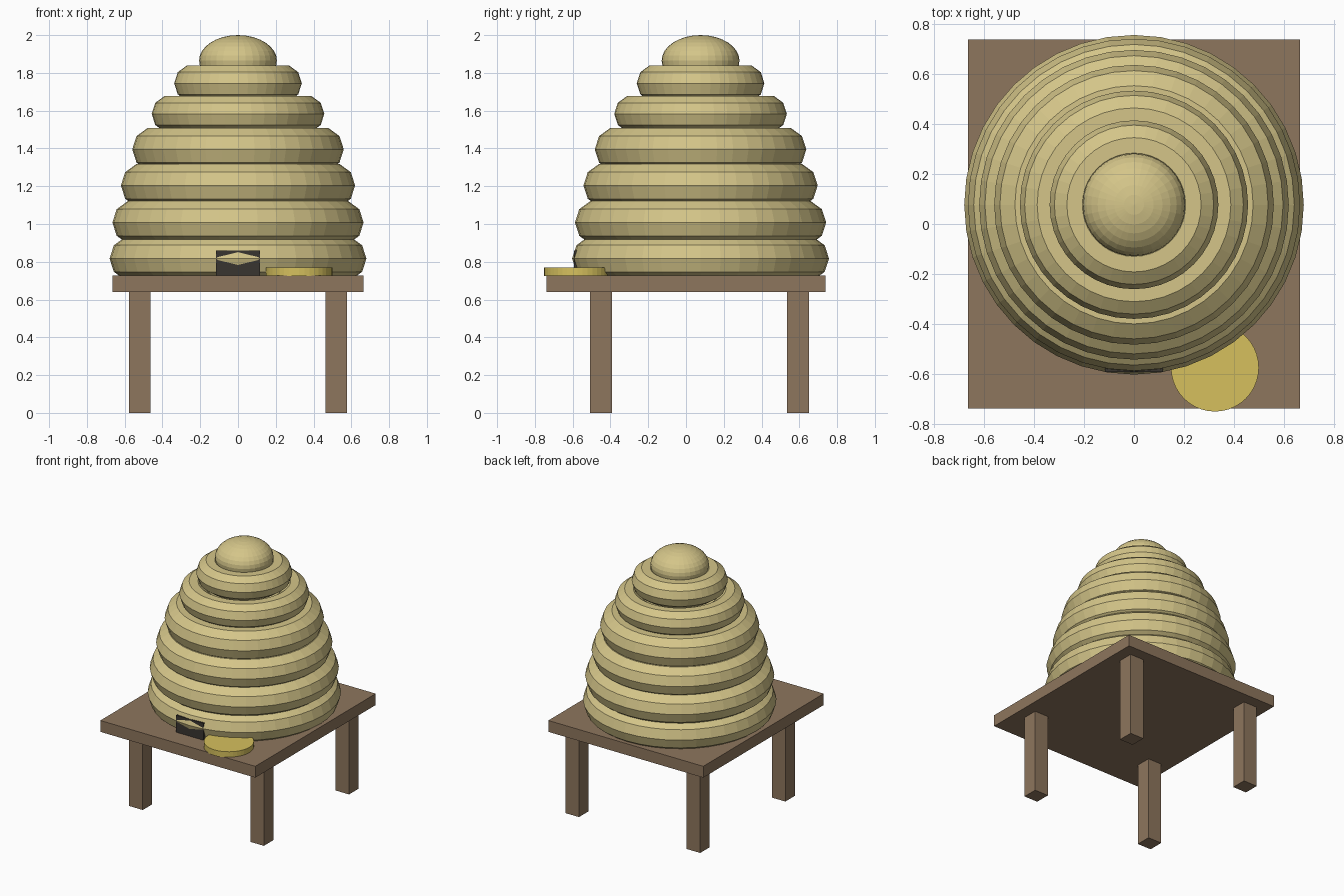
import bpy
from math import pi

if "Cube" in bpy.data.objects:
    bpy.data.objects.remove(bpy.data.objects["Cube"])

HIVE_Y = 0.077


def material(name, rgb):
    m = bpy.data.materials.new(name)
    m.diffuse_color = (*rgb, 1)
    m.use_nodes = True
    m.node_tree.nodes["Principled BSDF"].inputs["Base Color"].default_value = m.diffuse_color
    return m


straw = material("straw", (0.66, 0.56, 0.25))
honey = material("honey", (0.67, 0.53, 0.11))
wood = material("wood", (0.27, 0.18, 0.11))
dark = material("dark", (0.04, 0.035, 0.03))


def finish(name, mat):
    ob = bpy.context.object
    ob.name = name
    ob.data.materials.append(mat)
    return ob


def box(name, lo, hi, mat):
    bpy.ops.mesh.primitive_cube_add(size=1, location=[(a + b) / 2 for a, b in zip(lo, hi)])
    ob = finish(name, mat)
    ob.scale = [b - a for a, b in zip(lo, hi)]
    return ob


# Stand: table top and four legs
box("stand_top", (-0.665, -0.738, 0.64), (0.665, 0.738, 0.728), wood)
for side, x in (("left", -0.52), ("right", 0.52)):
    for end, y in (("front", -0.45), ("back", 0.594)):
        box(f"{end}_{side}_leg", (x - 0.058, y - 0.058, 0), (x + 0.058, y + 0.058, 0.645), wood)

# Straw coils: outer radius, centre height, coil thickness radius
coils = [(0.68, 0.817, 0.12), (0.665, 1.008, 0.12), (0.62, 1.204, 0.12),
         (0.56, 1.395, 0.12), (0.457, 1.583, 0.10), (0.338, 1.745, 0.10)]
for i, (radius, z, minor) in enumerate(coils, 1):
    bpy.ops.mesh.primitive_torus_add(major_radius=radius - minor, minor_radius=minor,
                                     major_segments=40, minor_segments=10,
                                     location=(0, HIVE_Y, z))
    finish(f"straw_coil_{i}", straw)

# Domed cap
bpy.ops.mesh.primitive_uv_sphere_add(segments=32, ring_count=16, radius=1,
                                     location=(0, HIVE_Y, 1.865))
finish("hive_cap", straw).scale = (0.206, 0.206, 0.135)

# Entrance block peeking through the lowest coil
box("entrance", (-0.117, -0.592, 0.728), (0.117, -0.49, 0.86), dark)

# Honey dish on the stand
bpy.ops.mesh.primitive_cylinder_add(vertices=40, radius=0.176, depth=0.045,
                                    location=(0.324, -0.575, 0.747))
finish("honey_dish", honey)
